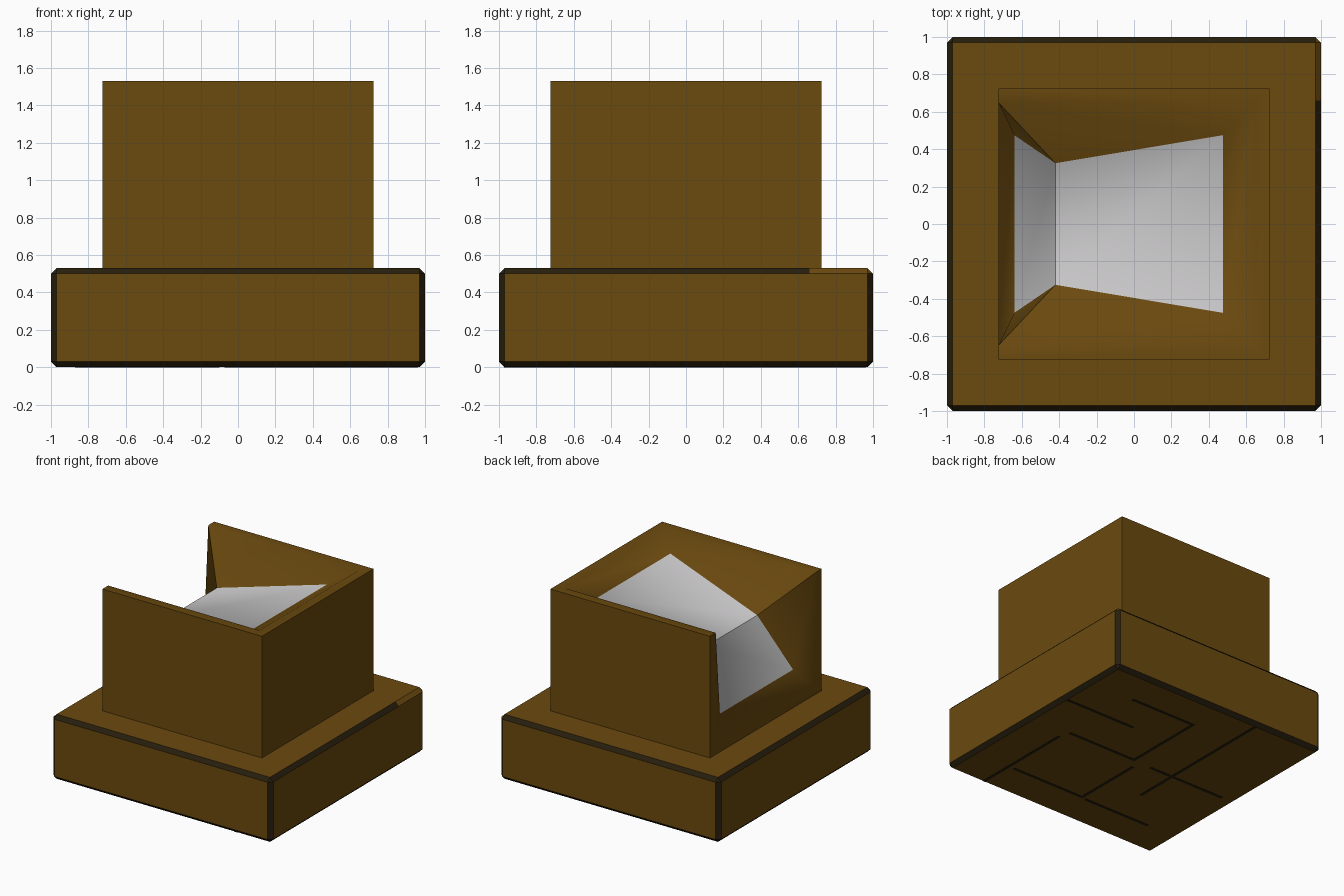
import bpy, bmesh
from mathutils import Vector

if "Cube" in bpy.data.objects:
    bpy.data.objects.remove(bpy.data.objects["Cube"])


def mat(name, col):
    m = bpy.data.materials.new(name)
    m.diffuse_color = (*col, 1)
    m.use_nodes = True
    m.node_tree.nodes["Principled BSDF"].inputs["Base Color"].default_value = m.diffuse_color
    return m


BROWN = mat("brown wood", (0.145, 0.067, 0.0045))
DARK = mat("dark trim", (0.02, 0.013, 0.004))
GREY = mat("pale grey", (0.57, 0.56, 0.57))


def finish(bm, name, mats):
    me = bpy.data.meshes.new(name)
    bm.to_mesh(me)
    bm.free()
    for m in mats:
        me.materials.append(m)
    ob = bpy.data.objects.new(name, me)
    bpy.context.collection.objects.link(ob)
    return ob


def add_box(bm, lo, hi):
    vs = bmesh.ops.create_cube(bm, size=1)["verts"]
    for v in vs:
        v.co = Vector([(l + h) / 2 + c * (h - l) for l, h, c in zip(lo, hi, v.co)])


# Base slab with dark chamfered edges
bm = bmesh.new()
add_box(bm, (-1, -1, 0), (1, 1, 0.53))
bmesh.ops.bevel(bm, geom=bm.edges[:], offset=0.03, segments=1, affect='EDGES')
# one stretch of the upper right chamfer is plain brown
bmesh.ops.bisect_plane(bm, geom=bm.verts[:] + bm.edges[:] + bm.faces[:],
                       plane_co=(0, 0.66, 0), plane_no=(0, 1, 0))
bm.normal_update()
for f in bm.faces:
    c = f.calc_center_median()
    f.material_index = int(max(abs(a) for a in f.normal) < 0.95)
    if f.normal.x > 0.5 and f.normal.z > 0.5 and c.y > 0.66:
        f.material_index = 0
finish(bm, "base_slab", [BROWN, DARK])

# Upper block, hollowed from the top and the left side
W, R, TOP, BOT, LOW = 0.725, 0.65, 1.53, 0.53, 0.58
bm = bmesh.new()
cache = {}


def V(x, y, z):
    key = (x, y, z)
    if key not in cache:
        cache[key] = bm.verts.new(key)
    return cache[key]


def face(pts, m=0):
    bm.faces.new([V(*p) for p in pts]).material_index = m


def span(a, b, m=0):
    """Quad running across y between two mirrored (x, y, z) points."""
    face([a, (a[0], -a[1], a[2]), (b[0], -b[1], b[2]), b], m)


mid, seat_end, lip = (-0.42, 0.325, 1.22), (0.475, 0.475, 1.43), (-0.64, 0.475, 0.775)
rim, corner, foot = (R, R, TOP), (-W, R, TOP), (-W, R, LOW)
# faces spanning the block
span((W, W, BOT), (W, W, TOP))
span((W, W, TOP), rim)
span(rim, seat_end)
span(seat_end, mid, 1)
span(mid, lip, 1)
span(lip, foot)
span(foot, (-W, W, BOT))
span((-W, W, BOT), (W, W, BOT))
# mirrored side faces
for s in (1, -1):
    for pts in (
        [(-W, W, BOT), (W, W, BOT), (W, W, TOP), (-W, W, TOP)],
        [(-W, W, TOP), (W, W, TOP), rim, corner],
        [corner, rim, seat_end, mid],
        [corner, mid, lip, foot],
        [(-W, W, TOP), corner, foot, (-W, W, BOT)],
    ):
        face([(x, s * y, z) for x, y, z in pts])
bmesh.ops.recalc_face_normals(bm, faces=bm.faces[:])
block = finish(bm, "hollow_block", [BROWN, GREY])
bpy.context.view_layer.objects.active = block
block.select_set(True)
bpy.ops.object.shade_smooth_by_angle(angle=0.84)

# Dark plank seams on the underside: (x0, y0, x1, y1)
seams = [(0.33, 0.37, 0.95, 0.37), (0, 0.69, 0.58, 0.69), (0, 0, 0, 0.69),
         (0, 0, 0.62, 0), (-0.06, -0.68, 0.6, -0.68), (-0.06, -0.67, -0.06, -0.1),
         (-0.38, -0.36, -0.38, 0.95), (-0.86, -0.01, -0.18, -0.01),
         (-0.7, -0.69, -0.11, -0.69), (0.66, -0.96, 0.66, -0.1)]
bm = bmesh.new()
t = 0.012
for x0, y0, x1, y1 in seams:
    add_box(bm, (x0 - t, y0 - t, -0.002), (x1 + t, y1 + t, 0.003))
finish(bm, "underside_seams", [DARK])
